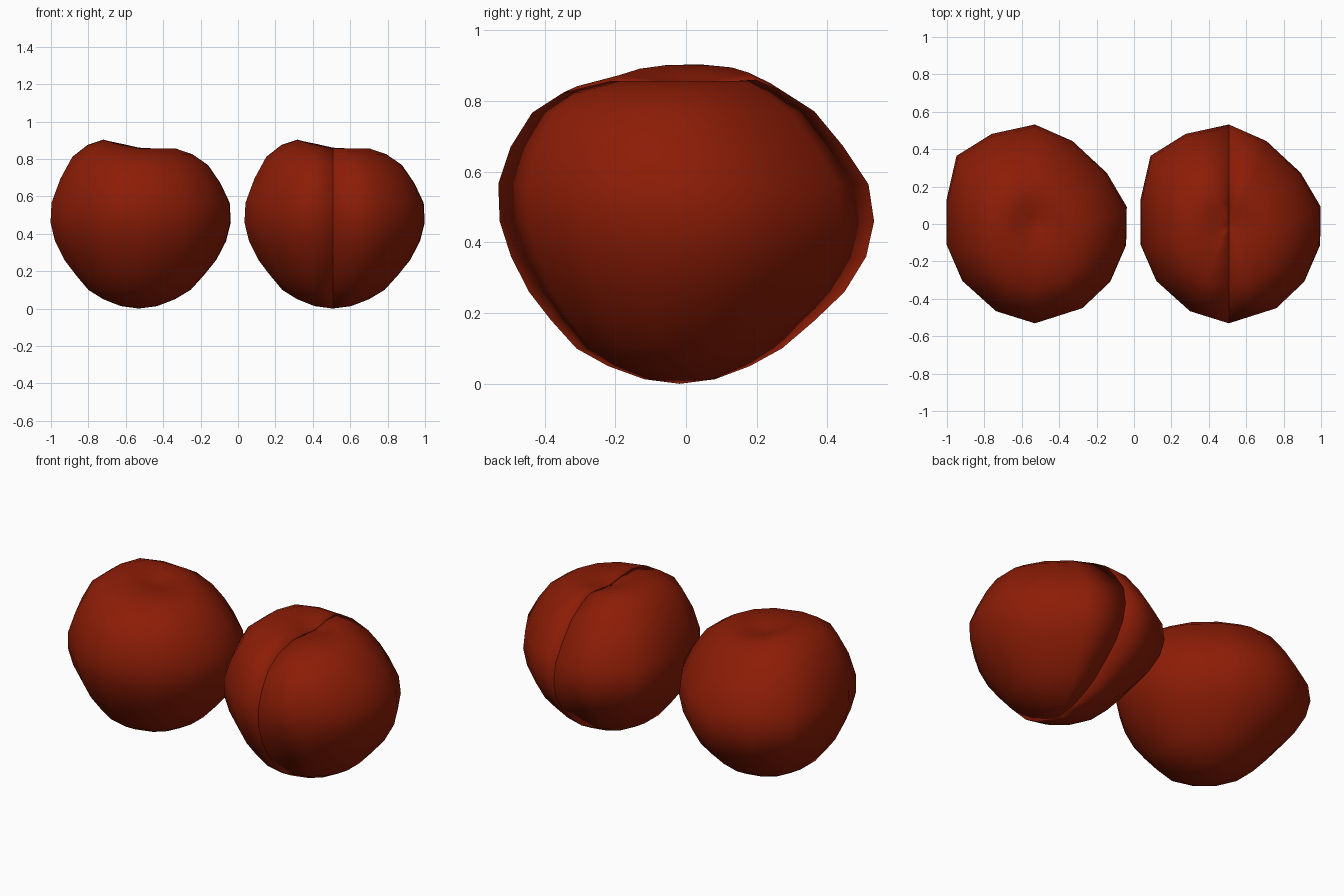
import bpy, bmesh, math

if "Cube" in bpy.data.objects:
    bpy.data.objects.remove(bpy.data.objects["Cube"])

# One dark red skin colour
red = bpy.data.materials.new("dark_red_skin")
red.diffuse_color = (0.262, 0.012, 0.002, 1)
red.use_nodes = True
red.node_tree.nodes["Principled BSDF"].inputs["Base Color"].default_value = red.diffuse_color

# Profile (radius, height, lift on the left shoulder, shift in y), from base up into the dimple
PROFILE = [(0.10, 0.013, 0, -.018), (0.20, 0.05, 0, -.02), (0.29, 0.10, 0, -.02),
           (0.372, 0.18, 0, -.01), (0.444, 0.26, 0, 0), (0.50, 0.36, 0, .005),
           (0.527, 0.46, 0, 0), (0.521, 0.565, 0, -.01), (0.468, 0.67, 0.025, -.028),
           (0.397, 0.767, 0.045, -.038), (0.305, 0.825, 0.05, -.04),
           (0.205, 0.856, 0.048, -.01), (0.11, 0.852, 0.025, 0), (0.04, 0.843, 0.006, 0)]
BASE, PIT = (-0.018, 0.0), (0, 0.838)

# Slightly irregular outline seen from above: (angle, radius), starting at the back
OUTLINE = [(90, .53), (115.6, .532), (139, .553), (164.5, .488), (193, .483),
           (217.6, .49), (245.5, .505), (270, .525), (300, .512), (323, .505),
           (347, .499), (10.6, .498), (35.4, .47), (65.6, .485)]


def fruit_part(name, cx, first, last, capped):
    """Revolve the profile from outline column first to last; cap makes a solid half."""
    bm = bmesh.new()
    base = bm.verts.new((cx, *BASE))
    pit = bm.verts.new((cx, *PIT))
    cols = []
    for i in range(first, last + 1):
        if not capped and i == last:
            cols.append(cols[0])
            break
        deg, rad = OUTLINE[i % len(OUTLINE)]
        a = math.radians(deg)
        bump = max(0, math.cos(a - math.radians(175)))
        col = []
        for r, z, lift, dy in PROFILE:
            w = min(1, (r / 0.4) ** 2) if z < 0.5 else min(1, r / 0.34)
            k = r * (1 + (rad / 0.525 - 1) * w)
            col.append(bm.verts.new((cx + k * math.cos(a), dy + k * math.sin(a), z + lift * bump)))
        cols.append(col)
    for a, b in zip(cols, cols[1:]):
        bm.faces.new((base, b[0], a[0]))
        for j in range(len(PROFILE) - 1):
            bm.faces.new((a[j], b[j], b[j + 1], a[j + 1]))
        bm.faces.new((a[-1], b[-1], pit))
    if capped:
        bm.faces.new([base] + cols[0] + [pit] + cols[-1][::-1])
    bmesh.ops.recalc_face_normals(bm, faces=bm.faces)
    for f in bm.faces:
        f.smooth = True
    me = bpy.data.meshes.new(name)
    bm.to_mesh(me)
    bm.free()
    me.materials.append(red)
    ob = bpy.data.objects.new(name, me)
    bpy.context.collection.objects.link(ob)


# Whole fruit on the left, fruit cut into two touching halves on the right
fruit_part("whole_fruit", -0.53, 0, 14, False)
fruit_part("cut_fruit_left_half", 0.507, 0, 7, True)
fruit_part("cut_fruit_right_half", 0.507, 7, 14, True)
